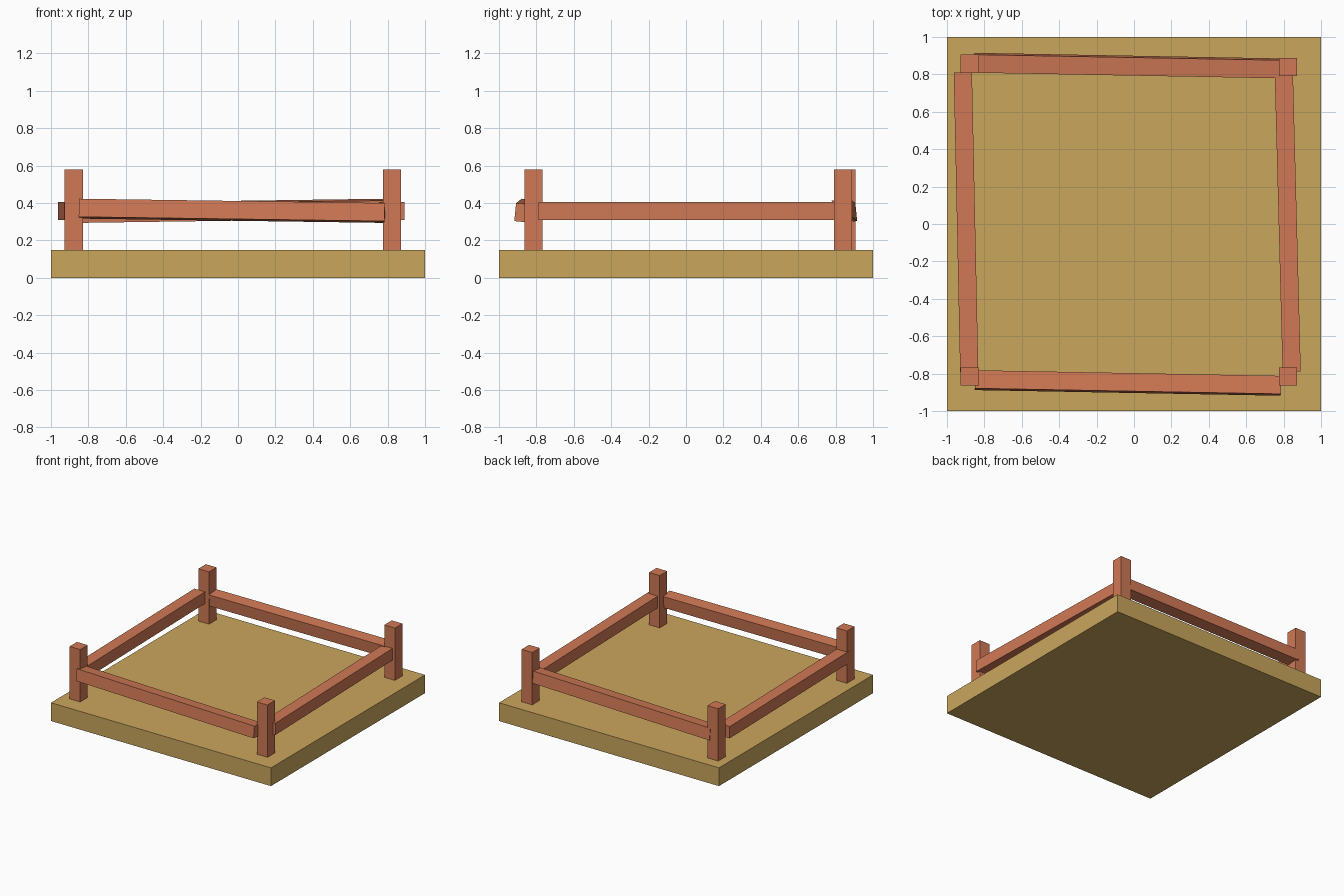
import bpy
import math
from mathutils import Vector

default = bpy.data.objects.get("Cube")
if default:
    bpy.data.objects.remove(default, do_unlink=True)


def make_material(name, rgb):
    mat = bpy.data.materials.new(name)
    mat.use_nodes = True
    colour = (*rgb, 1.0)
    mat.diffuse_color = colour
    mat.node_tree.nodes["Principled BSDF"].inputs["Base Color"].default_value = colour
    return mat


sand = make_material("sand", (0.59, 0.385, 0.108))
wood = make_material("red_wood", (0.63, 0.19, 0.09))


def box(name, centre, size, mat, rotation=(0, 0, 0)):
    bpy.ops.mesh.primitive_cube_add(size=1, location=centre, rotation=rotation)
    obj = bpy.context.object
    obj.name = name
    obj.scale = size
    obj.data.materials.append(mat)
    return obj


def rail(name, start, end, roll=0.0):
    """Square beam between two points, rolled about its own length."""
    a, b = Vector(start), Vector(end)
    d = b - a
    turn = (roll, -math.asin(d.z / d.length), math.atan2(d.y, d.x))
    return box(name, (a + b) / 2, (d.length, RAIL, RAIL), wood, turn)


RAIL = 0.097
POST = 0.097
BASE_TOP, POST_TOP = 0.15, 0.58

# Base slab
box("base_slab", (0, 0, BASE_TOP / 2), (2, 2, BASE_TOP), sand)

# Corner posts
posts = {
    "front_right_post": (-0.878, -0.815),
    "front_left_post": (0.824, -0.815),
    "back_right_post": (-0.878, 0.857),
    "back_left_post": (0.824, 0.84),
}
for name, (x, y) in posts.items():
    box(name, (x, y, (BASE_TOP + POST_TOP) / 2),
        (POST, POST, POST_TOP - BASE_TOP), wood)

# Crooked rails: front and back ones slope and lean
rail("front_rail", (-0.85, -0.835, 0.37), (0.785, -0.865, 0.347), -0.1)
rail("back_rail", (0.785, 0.832, 0.37), (-0.855, 0.862, 0.347), -0.1)
rail("right_rail", (-0.881, -0.79, 0.358), (-0.915, 0.81, 0.358))
rail("left_rail", (0.843, -0.79, 0.358), (0.801, 0.81, 0.358))
